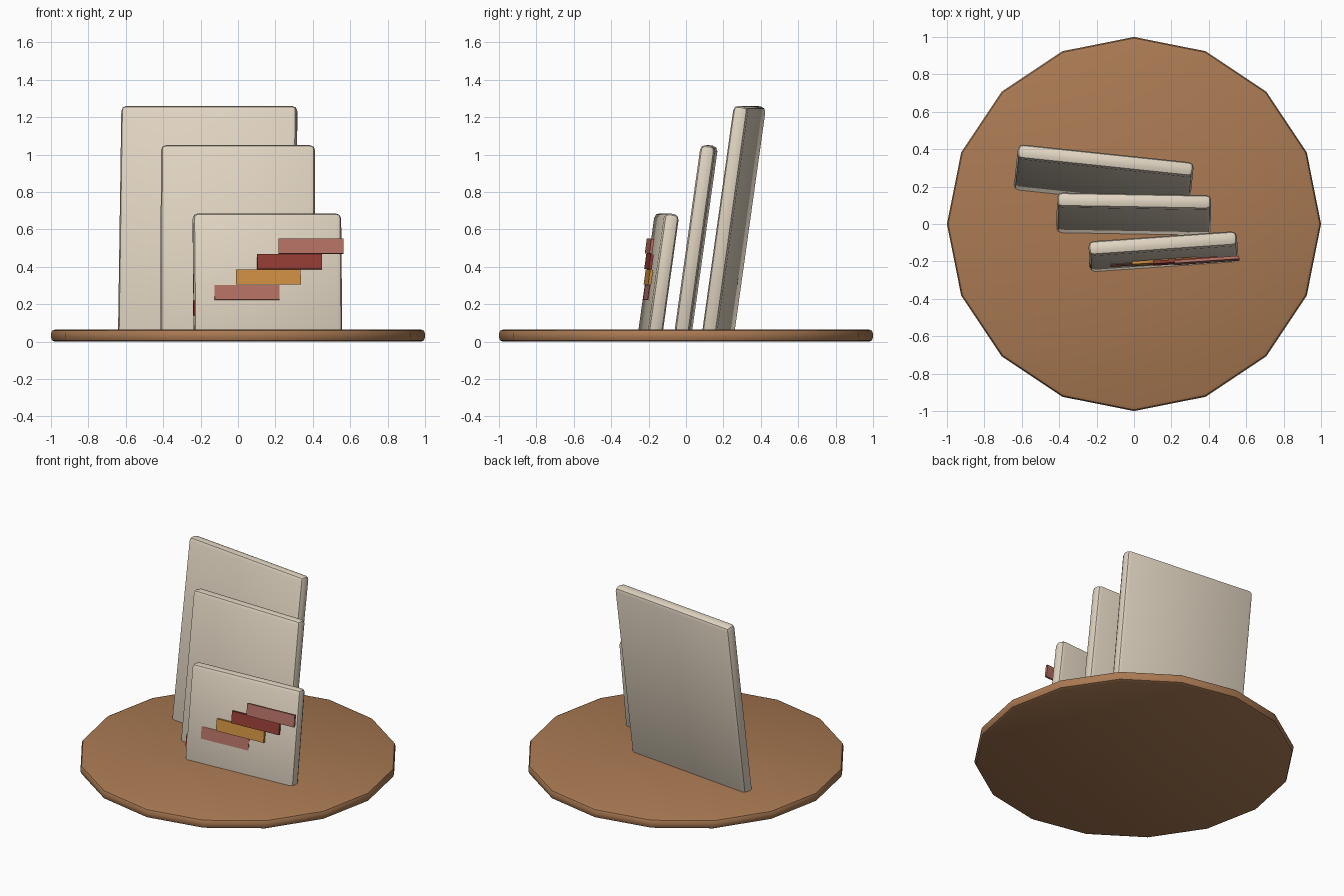
import bpy, math
from mathutils import Matrix, Vector

if "Cube" in bpy.data.objects:
    bpy.data.objects.remove(bpy.data.objects["Cube"])


def material(name, srgb):
    lin = [((c / 255 + 0.055) / 1.055) ** 2.4 for c in srgb]
    m = bpy.data.materials.new(name)
    m.diffuse_color = (*lin, 1)
    m.use_nodes = True
    m.node_tree.nodes["Principled BSDF"].inputs["Base Color"].default_value = m.diffuse_color
    return m


wood = material("warm_wood", (170, 122, 83))
cream = material("cream", (224, 212, 193))
rose = material("dusty_rose", (180, 113, 100))
red = material("deep_red", (147, 60, 52))
amber = material("amber", (205, 142, 65))


def finish(obj, name, mat, bevel=0, segments=2):
    obj.name = name
    obj.data.materials.append(mat)
    if bevel:
        mod = obj.modifiers.new("rounded_edges", 'BEVEL')
        mod.width = bevel
        mod.segments = segments
        mod.limit_method = 'ANGLE'
        mod.angle_limit = math.radians(35)
        bpy.ops.object.modifier_apply(modifier=mod.name)
        bpy.ops.object.shade_smooth_by_angle(angle=math.radians(35))


def leaning_box(name, mat, size, loc, yaw, tilt, offset=0, bevel=0):
    """Box leaning back by tilt; offset lifts its centre along the lean."""
    bpy.ops.mesh.primitive_cube_add(size=1)
    obj = bpy.context.object
    obj.data.transform(Matrix.Diagonal((*size, 1)))
    obj.data.transform(Matrix.Translation((0, 0, offset)))
    finish(obj, name, mat, bevel)
    rot = Matrix.Rotation(math.radians(yaw), 4, 'Z') @ Matrix.Rotation(math.radians(-tilt), 4, 'X')
    obj.matrix_world = Matrix.Translation(Vector(loc)) @ rot


# Round base with sixteen sides
bpy.ops.mesh.primitive_cylinder_add(vertices=16, radius=1, depth=0.065, location=(0, 0, 0.0325))
finish(bpy.context.object, "base_disc", wood, 0.022)

# Leaning panels: name, width, top height, base centre x, base centre y, yaw
TILT, THICK, BASE_Z, SUNK = 8, 0.08, 0.065, 0.035
for name, width, top, x, y, yaw in [
    ("back_panel", 0.945, 1.26, -0.17, 0.175, -6),
    ("middle_panel", 0.825, 1.05, -0.002, -0.013, -1),
    ("front_panel", 0.795, 0.685, 0.16, -0.188, 4),
]:
    rise = (top - BASE_Z) / math.cos(math.radians(TILT)) - 0.001
    leaning_box(name, cream, (width, THICK, rise + SUNK), (x, y, BASE_Z),
                yaw, TILT, (rise - SUNK) / 2, 0.028)

# Stepped row of bars, the lower ones sinking into the front panel
for i, mat in enumerate([red, rose, amber, red, rose]):
    leaning_box(f"step_bar_{i + 1}", mat, (0.347, 0.016, 0.08),
                (-0.066 + 0.114 * i, -0.207 + 0.003 * i, 0.18 + 0.0825 * i), 4, TILT)
